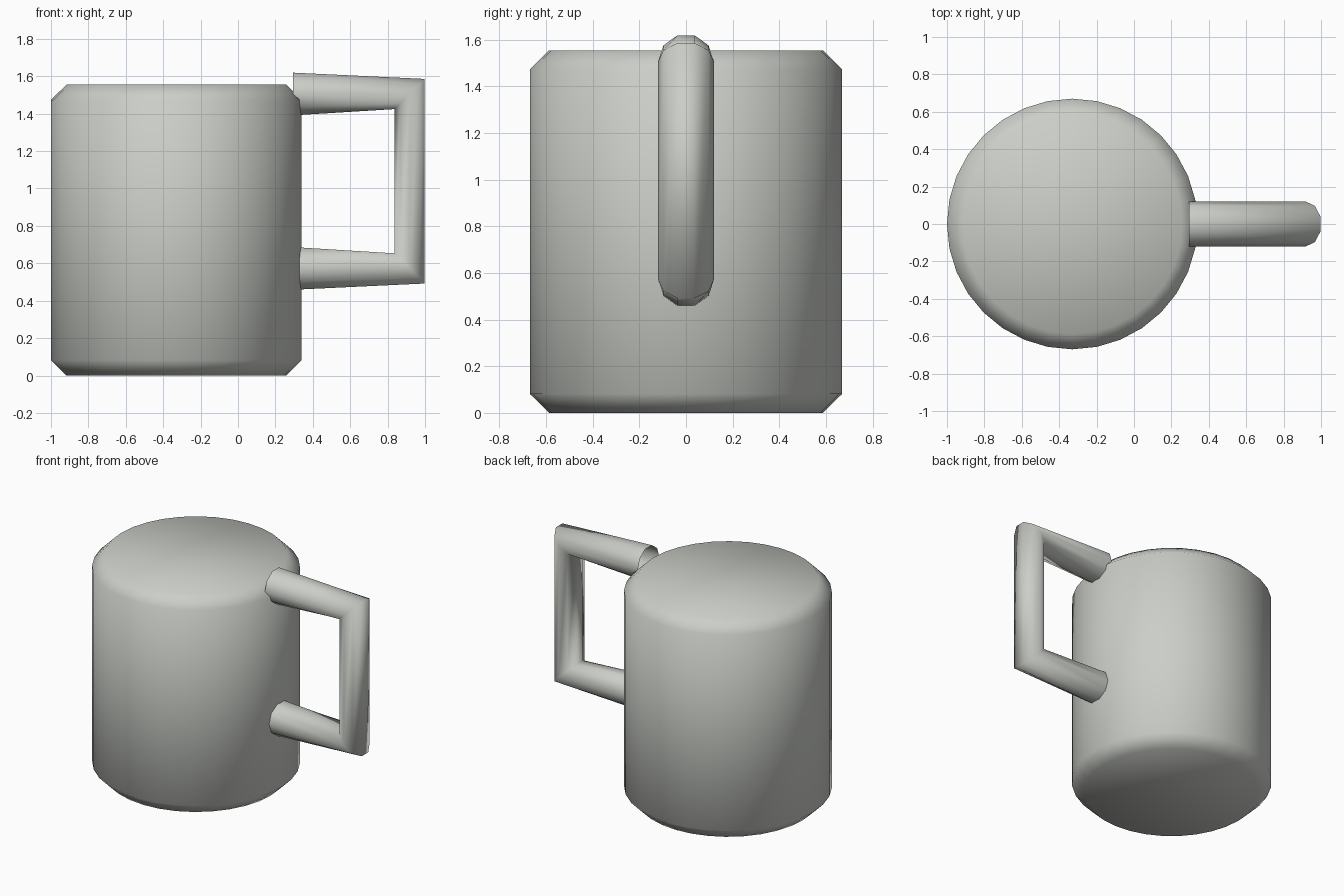
import bpy, bmesh, math
from mathutils import Vector

if "Cube" in bpy.data.objects:
    bpy.data.objects.remove(bpy.data.objects["Cube"], do_unlink=True)

ceramic = bpy.data.materials.new("pale_grey_ceramic")
ceramic.use_nodes = True
COLOR = (0.60, 0.62, 0.58, 1.0)
ceramic.diffuse_color = COLOR
ceramic.node_tree.nodes["Principled BSDF"].inputs["Base Color"].default_value = COLOR


def finish(bm, name):
    bmesh.ops.recalc_face_normals(bm, faces=bm.faces)
    for face in bm.faces:
        face.smooth = True
    mesh = bpy.data.meshes.new(name)
    bm.to_mesh(mesh)
    bm.free()
    mesh.materials.append(ceramic)
    obj = bpy.data.objects.new(name, mesh)
    bpy.context.collection.objects.link(obj)
    return obj


# Mug body: closed cylinder with chamfered rims
RADIUS, HEIGHT, CHAMFER = 0.67, 1.555, 0.082
bm = bmesh.new()
bmesh.ops.create_cone(bm, cap_ends=True, segments=32,
                      radius1=RADIUS, radius2=RADIUS, depth=HEIGHT)
rims = [e for e in bm.edges if abs(e.verts[0].co.z - e.verts[1].co.z) < 0.01]
bmesh.ops.bevel(bm, geom=rims, offset=CHAMFER, segments=1, affect='EDGES')
body = finish(bm, "mug_body")
body.location = (-0.33, 0, HEIGHT / 2)

# Handle: ten-sided open tube with mitred corners
SIDES, TUBE = 10, 0.12
START, POST, TOP, BOTTOM = 0.295, 0.9175, 1.505, 0.5725
# Each ring: x, z and the tilt of its outward direction in the xz plane
stations = [(START, TOP, 90), (POST, TOP, 45),
            (POST, BOTTOM, -45), (START, BOTTOM, -90)]
bm = bmesh.new()
rings = []
for x, z, tilt in stations:
    out = Vector((math.cos(math.radians(tilt)), 0, math.sin(math.radians(tilt))))
    ring = []
    for i in range(SIDES):
        a = math.tau * i / SIDES
        ring.append(bm.verts.new(Vector((x, TUBE * math.cos(a), z))
                                 + out * TUBE * math.sin(a)))
    rings.append(ring)
for r1, r2 in zip(rings, rings[1:]):
    for i in range(SIDES):
        j = (i + 1) % SIDES
        bm.faces.new((r1[i], r1[j], r2[j], r2[i]))
finish(bm, "mug_handle")
